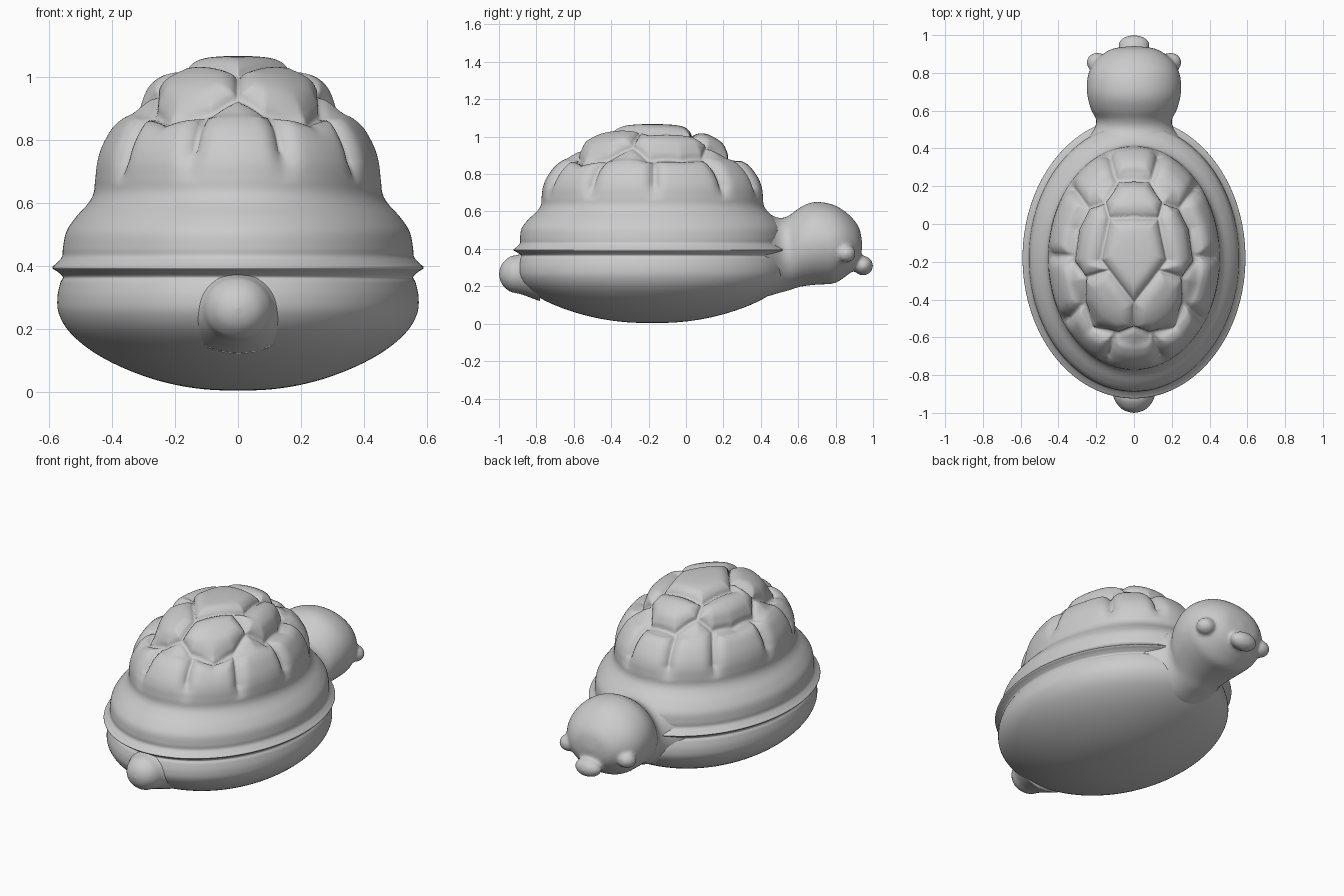
import bpy, bmesh, math
from mathutils import Vector

if "Cube" in bpy.data.objects:
    bpy.data.objects.remove(bpy.data.objects["Cube"])

CY = -0.18  # centre of the shell along y


def spline(pts, steps):
    """Catmull-Rom resampling of a list of equal-length tuples."""
    out = []
    for i in range(len(pts) - 1):
        p = [pts[max(i - 1, 0)], pts[i], pts[i + 1], pts[min(i + 2, len(pts) - 1)]]
        for k in range(steps):
            t = k / steps
            out.append([0.5 * (2 * b + (c - a) * t + (2 * a - 5 * b + 4 * c - d) * t * t
                               + (3 * b - a - 3 * c + d) * t ** 3) for a, b, c, d in zip(*p)])
    return out + [list(pts[-1])]


def loft(name, rings, n, place, shape=None):
    """Skin closed rings; place(ring, cos, sin) returns a point."""
    bm = bmesh.new()
    rows = []
    for r in rings:
        rows.append([bm.verts.new(place(r, math.cos(2 * math.pi * k / n), math.sin(2 * math.pi * k / n)))
                     for k in range(n)])
    for a, b in zip(rows, rows[1:]):
        for k in range(n):
            bm.faces.new((a[k], a[(k + 1) % n], b[(k + 1) % n], b[k]))
    bm.faces.new(rows[0])
    bm.faces.new(rows[-1])
    bmesh.ops.remove_doubles(bm, verts=bm.verts, dist=0.0003)
    bmesh.ops.recalc_face_normals(bm, faces=bm.faces)
    bm.normal_update()
    if shape:
        moves = [(v, v.normal * shape(v.co)) for v in bm.verts]
        for v, m in moves:
            v.co += m
    for f in bm.faces:
        f.smooth = True
    me = bpy.data.meshes.new(name)
    bm.to_mesh(me)
    bm.free()
    ob = bpy.data.objects.new(name, me)
    bpy.context.collection.objects.link(ob)
    return ob


# Groove lines of the shell plates, seen from above (right half, mirrored)
half_lines = [
    [(0, 0.045), (0.14, 0.04), (0.19, -0.19), (0, -0.43), (0, -0.57)],           # top plate
    [(0, 0.255), (0.09, 0.25), (0.17, 0.13), (0.26, 0.10), (0.32, -0.02), (0.345, -0.2),
     (0.28, -0.29), (0.285, -0.42), (0.23, -0.56), (0.09, -0.60), (0, -0.57)],   # second tier edge
    [(0.14, 0.04), (0.17, 0.13)], [(0.15, -0.25), (0.28, -0.29)],
    [(0.10, 0.245), (0.135, 0.37)], [(0.26, 0.10), (0.34, 0.20)],                # outer plate gaps
    [(0.345, -0.17), (0.44, -0.17)], [(0.285, -0.43), (0.37, -0.51)],
    [(0.11, -0.60), (0.145, -0.71)],
]
segments = [(a, b) for line in half_lines for a, b in zip(line, line[1:])]


def groove(co):
    if co.z < 0.66:
        return 0
    x, y = abs(co.x), co.y
    best = 9
    for (ax, ay), (bx, by) in segments:
        dx, dy = bx - ax, by - ay
        t = max(0, min(1, ((x - ax) * dx + (y - ay) * dy) / (dx * dx + dy * dy)))
        best = min(best, math.hypot(x - ax - t * dx, y - ay - t * dy))
    fade = min(1, (co.z - 0.66) / 0.08)
    return -fade * (0.016 * math.exp(-(best / 0.010) ** 2) + 0.024 * math.exp(-(best / 0.036) ** 2))


# Shell and belly: (half width, height)
shell_profile = [
    (0, 0.003), (0.1, 0.007), (0.2, 0.022), (0.3, 0.05), (0.4, 0.092), (0.48, 0.14), (0.54, 0.195),
    (0.57, 0.25), (0.574, 0.30), (0.565, 0.345), (0.557, 0.364), (0.572, 0.38), (0.590, 0.394),
    (0.575, 0.41), (0.559, 0.43), (0.556, 0.46), (0.545, 0.51), (0.515, 0.555), (0.475, 0.60),
    (0.458, 0.635), (0.455, 0.68), (0.450, 0.73), (0.435, 0.78), (0.405, 0.835), (0.375, 0.868),
    (0.345, 0.89), (0.315, 0.93), (0.285, 0.97), (0.245, 1.003), (0.20, 1.026), (0.15, 1.048),
    (0.10, 1.061), (0.05, 1.066), (0, 1.067)]


def place_shell(r, c, s):
    stretch = 1.26 + 0.04 * min(1, max(0, (r[1] - 0.4) / 0.2))
    w = max(r[0], 0)
    return (w * c, CY + w * stretch * s, r[1])


loft("shell", spline(shell_profile, 6), 240, place_shell, groove)


# Parts lofted along y: (y, half width, centre z, half height)
def place_y(r, c, s):
    return (max(r[1], 0) * c, r[0], r[2] + max(r[3], 0) * s)


head = loft("head", spline([
    (0.34, 0.36, 0.39, 0.26), (0.43, 0.28, 0.37, 0.225), (0.50, 0.215, 0.365, 0.2),
    (0.55, 0.2, 0.378, 0.2), (0.60, 0.225, 0.405, 0.21), (0.66, 0.243, 0.425, 0.22),
    (0.72, 0.25, 0.43, 0.22), (0.79, 0.243, 0.425, 0.21), (0.85, 0.215, 0.425, 0.175),
    (0.90, 0.165, 0.422, 0.13), (0.93, 0.105, 0.42, 0.08), (0.943, 0, 0.42, 0)], 4), 64, place_y)

loft("tail", spline([
    (-0.78, 0.19, 0.27, 0.15), (-0.86, 0.14, 0.265, 0.115), (-0.90, 0.115, 0.265, 0.103),
    (-0.94, 0.098, 0.265, 0.093), (-0.975, 0.07, 0.265, 0.065), (-0.993, 0.036, 0.265, 0.034),
    (-1.0, 0, 0.265, 0)], 5), 48, place_y)


# Eyes and nose, fused softly into the head
def ball(loc, scale):
    bpy.ops.mesh.primitive_uv_sphere_add(segments=32, ring_count=20, location=loc)
    ob = bpy.context.object
    ob.scale = scale
    return ob


bits = [ball((sx * 0.195, 0.855, 0.375), (0.056, 0.052, 0.048)) for sx in (-1, 1)]
bits.append(ball((0, 0.947, 0.31), (0.083, 0.053, 0.052)))
bits.append(ball((0, 0.89, 0.33), (0.075, 0.06, 0.05)))
bpy.ops.object.select_all(action='DESELECT')
for ob in bits + [head]:
    ob.select_set(True)
bpy.context.view_layer.objects.active = head
bpy.ops.object.join()
remesh = head.modifiers.new("fuse", 'REMESH')
remesh.mode = 'VOXEL'
remesh.voxel_size = 0.01
remesh.use_smooth_shade = True
soft = head.modifiers.new("soften", 'SMOOTH')
soft.factor = 0.5
soft.iterations = 6
